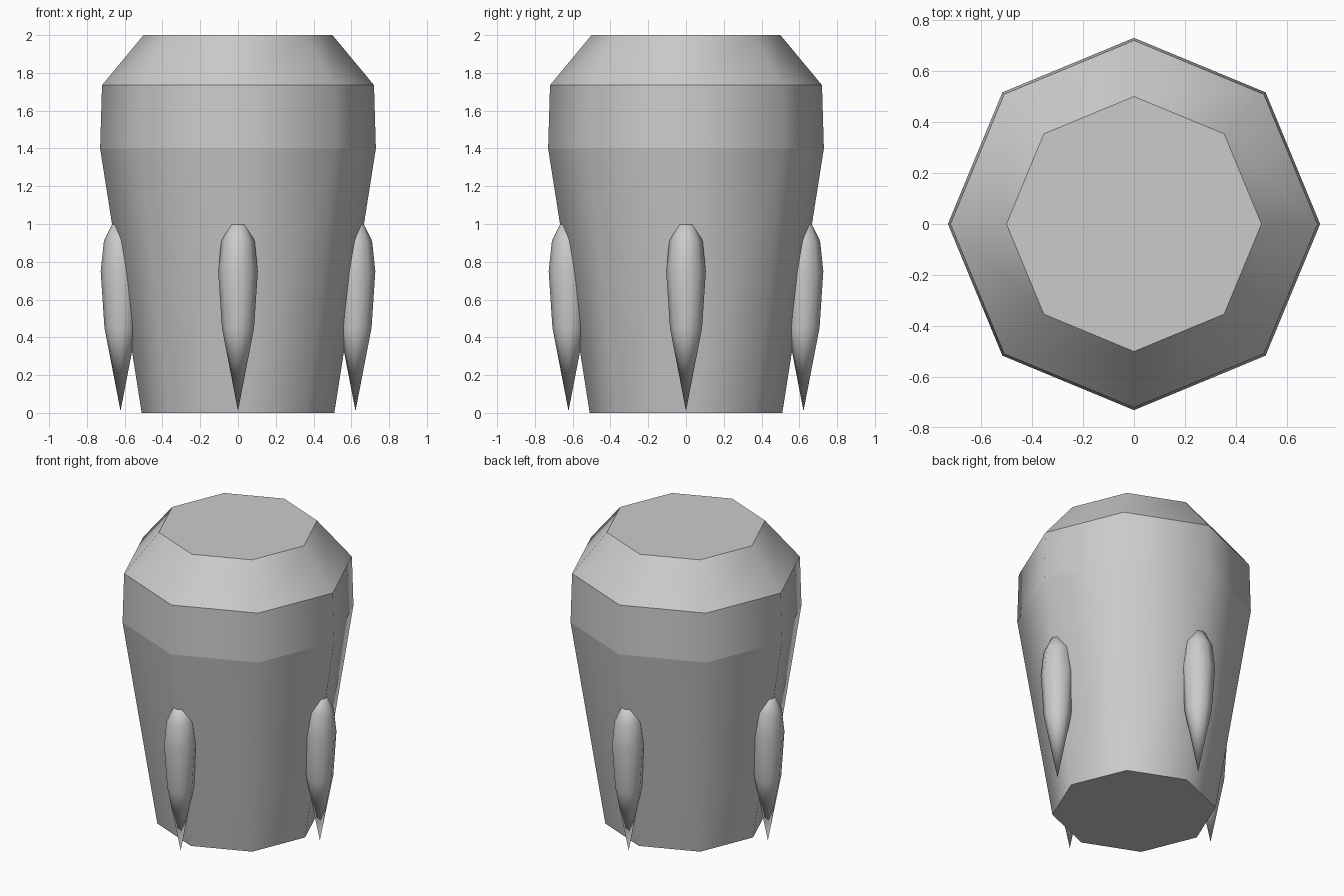
import bpy, bmesh
from math import pi, sin, cos

if "Cube" in bpy.data.objects:
    bpy.data.objects.remove(bpy.data.objects["Cube"])

SIDES = 8


def lathe(name, profile, location=(0, 0, 0), sharp_rings=False):
    """Revolve (radius, z) points; zero radius makes a pointed tip."""
    bm = bmesh.new()
    rings = []
    for r, z in profile:
        if r == 0:
            rings.append([bm.verts.new((0, 0, z))] * SIDES)
        else:
            rings.append([bm.verts.new((r * cos(2 * pi * i / SIDES),
                                        r * sin(2 * pi * i / SIDES), z))
                          for i in range(SIDES)])
    for low, high in zip(rings, rings[1:]):
        for i in range(SIDES):
            j = (i + 1) % SIDES
            corners = list(dict.fromkeys((low[i], low[j], high[j], high[i])))
            bm.faces.new(corners).smooth = True
    # Flat end caps
    if profile[0][0] > 0:
        bm.faces.new(rings[0][::-1])
    if profile[-1][0] > 0:
        bm.faces.new(rings[-1])
    if sharp_rings:
        for e in bm.edges:
            if abs(e.verts[0].co.z - e.verts[1].co.z) < 1e-5:
                e.smooth = False
    mesh = bpy.data.meshes.new(name)
    bm.to_mesh(mesh)
    bm.free()
    obj = bpy.data.objects.new(name, mesh)
    obj.location = location
    bpy.context.collection.objects.link(obj)
    return obj


# Tapered octagonal body with a bevelled top
lathe("body", [(0.51, 0), (0.73, 1.4), (0.72, 1.735), (0.5, 2.0)],
      sharp_rings=True)

# Four spindle-shaped pods half sunk into the body corners
pod_profile = [(0, 0.01), (0.085, 0.45), (0.105, 0.75), (0.088, 0.91), (0, 1.09)]
for k in range(4):
    a = k * pi / 2
    lathe(f"side_pod_{k + 1}", pod_profile, (0.622 * cos(a), 0.622 * sin(a), 0))
